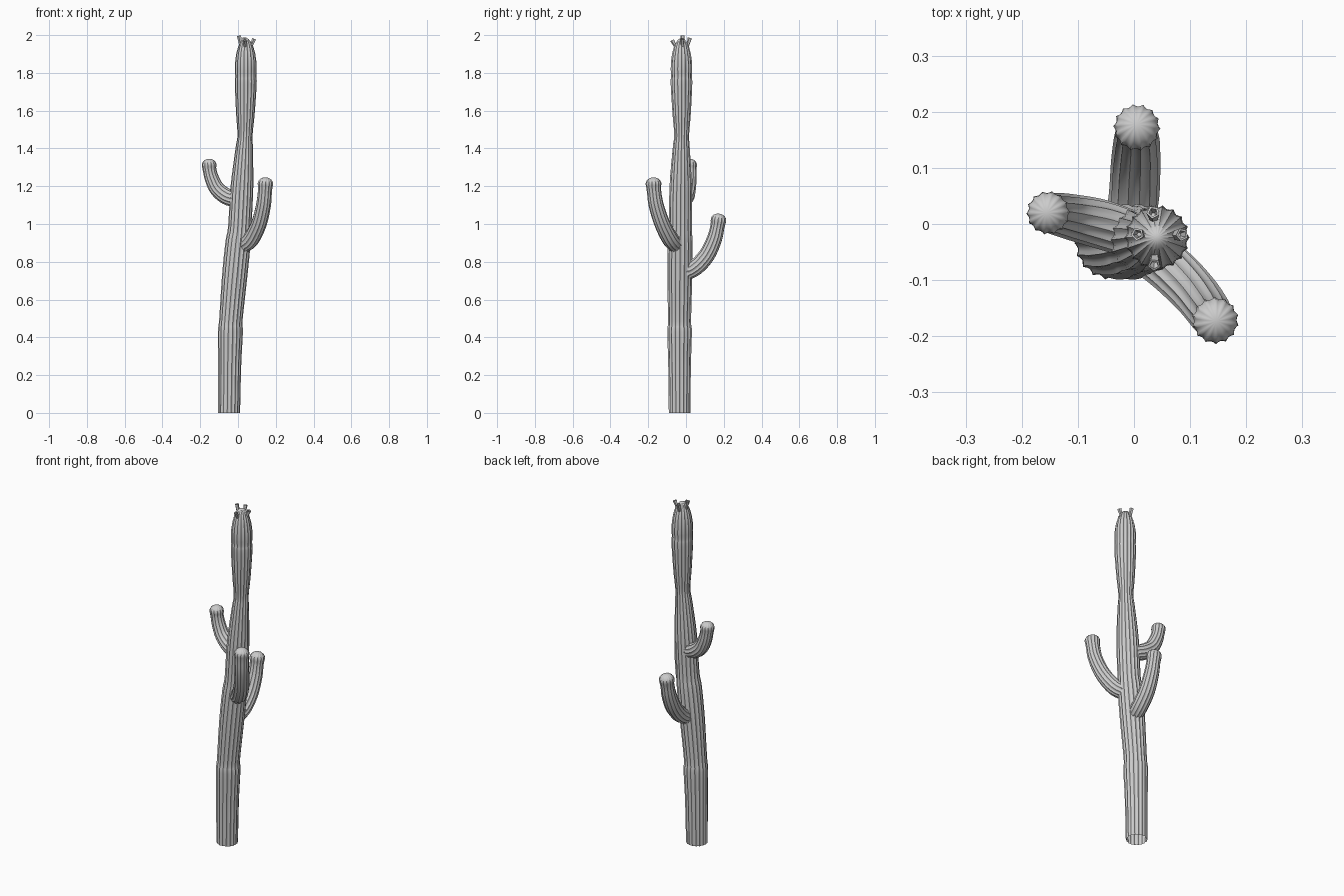
import bpy, bmesh
from math import sin, cos, pi, radians
from mathutils import Vector

cube = bpy.data.objects.get("Cube")
if cube:
    bpy.data.objects.remove(cube, do_unlink=True)

grey = bpy.data.materials.new("plain grey")
grey.use_nodes = True
colour = (0.6, 0.6, 0.6, 1)
grey.diffuse_color = colour
grey.node_tree.nodes["Principled BSDF"].inputs["Base Color"].default_value = colour


def finish(bm, name, angle):
    bmesh.ops.recalc_face_normals(bm, faces=bm.faces)
    mesh = bpy.data.meshes.new(name)
    bm.to_mesh(mesh)
    bm.free()
    mesh.materials.append(grey)
    obj = bpy.data.objects.new(name, mesh)
    bpy.context.collection.objects.link(obj)
    bpy.ops.object.select_all(action='DESELECT')
    obj.select_set(True)
    bpy.context.view_layer.objects.active = obj
    bpy.ops.object.shade_smooth_by_angle(angle=radians(angle))
    return obj


def smooth_path(points, steps):
    """Catmull-Rom curve through stations of (x, y, z, radius)."""
    p = [Vector(q) for q in points]
    p = [2 * p[0] - p[1]] + p + [2 * p[-1] - p[-2]]
    out = []
    for a, b, c, d in zip(p, p[1:], p[2:], p[3:]):
        for i in range(steps):
            t = i / steps
            out.append(0.5 * (2 * b + (c - a) * t + (2 * a - 5 * b + 4 * c - d) * t * t
                              + (3 * b - a - 3 * c + d) * t ** 3))
    return out + [p[-2]]


def ribbed_stem(name, points, ribs, depth, dome, steps=4):
    """Sweep a sharp-ridged section along the path and close it with a dome."""
    path = smooth_path(points, steps)
    centres = [s.to_3d() for s in path]
    radii = [s.w for s in path]
    tip_dir = (centres[-1] - centres[-2]).normalized()
    end, end_r = centres[-1].copy(), radii[-1]
    for k in range(1, 6):
        a = k / 6 * pi / 2
        centres.append(end + tip_dir * dome * sin(a))
        radii.append(end_r * cos(a))
    bm = bmesh.new()
    count = ribs * 4
    rings = []
    side = Vector((1, 0, 0))
    if abs((centres[1] - centres[0]).normalized().x) > 0.7:
        side = Vector((0, 1, 0))
    for i, c in enumerate(centres):
        ahead = centres[min(i + 1, len(centres) - 1)]
        behind = centres[max(i - 1, 0)]
        tangent = (ahead - behind).normalized()
        if i == 0 and len(points) > 6:
            tangent = Vector((0, 0, 1))
        side = (side - tangent * side.dot(tangent)).normalized()
        up = tangent.cross(side)
        ring = []
        for j in range(count):
            a = 2 * pi * j / count
            r = radii[i] * (1 - depth * abs(sin(a * ribs / 2)))
            ring.append(bm.verts.new(c + (side * cos(a) + up * sin(a)) * r))
        rings.append(ring)
    for low, high in zip(rings, rings[1:]):
        for j in range(count):
            k = (j + 1) % count
            bm.faces.new((low[j], low[k], high[k], high[j]))
    tip = bm.verts.new(end + tip_dir * dome)
    for j in range(count):
        bm.faces.new((rings[-1][j], rings[-1][(j + 1) % count], tip))
    return finish(bm, name, 60)


# Leaning trunk with pinched joints, open underneath
ribbed_stem("trunk", [
    (-.047, -.034, 0, .058), (-.044, -.034, .25, .061), (-.04, -.034, .43, .066),
    (-.038, -.034, .49, .062), (-.018, -.033, .72, .067), (0, -.031, .9, .067),
    (.009, -.03, .98, .062), (.021, -.028, 1.2, .06), (.033, -.025, 1.4, .046),
    (.037, -.023, 1.47, .04), (.039, -.023, 1.58, .049), (.041, -.024, 1.74, .058),
    (.041, -.024, 1.78, .056), (.041, -.024, 1.82, .058)], 18, .09, .165)

# Upturned arms with slightly swollen ends
ribbed_stem("back_arm", [
    (-.01, -.01, .74, .044), (0, .05, .77, .045), (.003, .11, .835, .044),
    (.005, .15, .92, .041), (.005, .166, .985, .038), (.005, .172, 1.02, .042)],
    14, .1, .035)
ribbed_stem("front_left_arm", [
    (.01, -.04, .88, .042), (.065, -.08, .915, .044), (.11, -.125, 1, .042),
    (.135, -.158, 1.1, .04), (.143, -.17, 1.18, .038), (.145, -.172, 1.212, .042)],
    14, .1, .035)
ribbed_stem("right_arm", [
    (0, -.02, 1.125, .042), (-.06, 0, 1.145, .044), (-.11, .012, 1.185, .041),
    (-.138, .018, 1.24, .038), (-.15, .02, 1.285, .036), (-.153, .02, 1.312, .039)],
    14, .1, .033)


# Five-sided cup-shaped buds around the crown
def bud(name, base, mouth):
    base, mouth = Vector(base), Vector(mouth)
    axis = (mouth - base).normalized()
    side = axis.orthogonal().normalized()
    up = axis.cross(side)
    bm = bmesh.new()
    rings = []
    for t, r in ((0, .007), (.6, .009), (1, .012), (1, .008), (.75, .004)):
        c = base.lerp(mouth, t)
        rings.append([bm.verts.new(c + (side * cos(a) + up * sin(a)) * r)
                      for a in (2 * pi * j / 5 for j in range(5))])
    for low, high in zip(rings, rings[1:]):
        for j in range(5):
            k = (j + 1) % 5
            bm.faces.new((low[j], low[k], high[k], high[j]))
    bm.faces.new(rings[0])
    bm.faces.new(rings[-1])
    finish(bm, name, 30)


bud("back_bud", (.036, .002, 1.92), (.034, .021, 1.985))
bud("right_bud", (.018, -.02, 1.92), (.006, -.018, 1.997))
bud("left_bud", (.062, -.021, 1.92), (.086, -.019, 1.98))
bud("front_bud", (.038, -.045, 1.92), (.036, -.073, 1.973))
